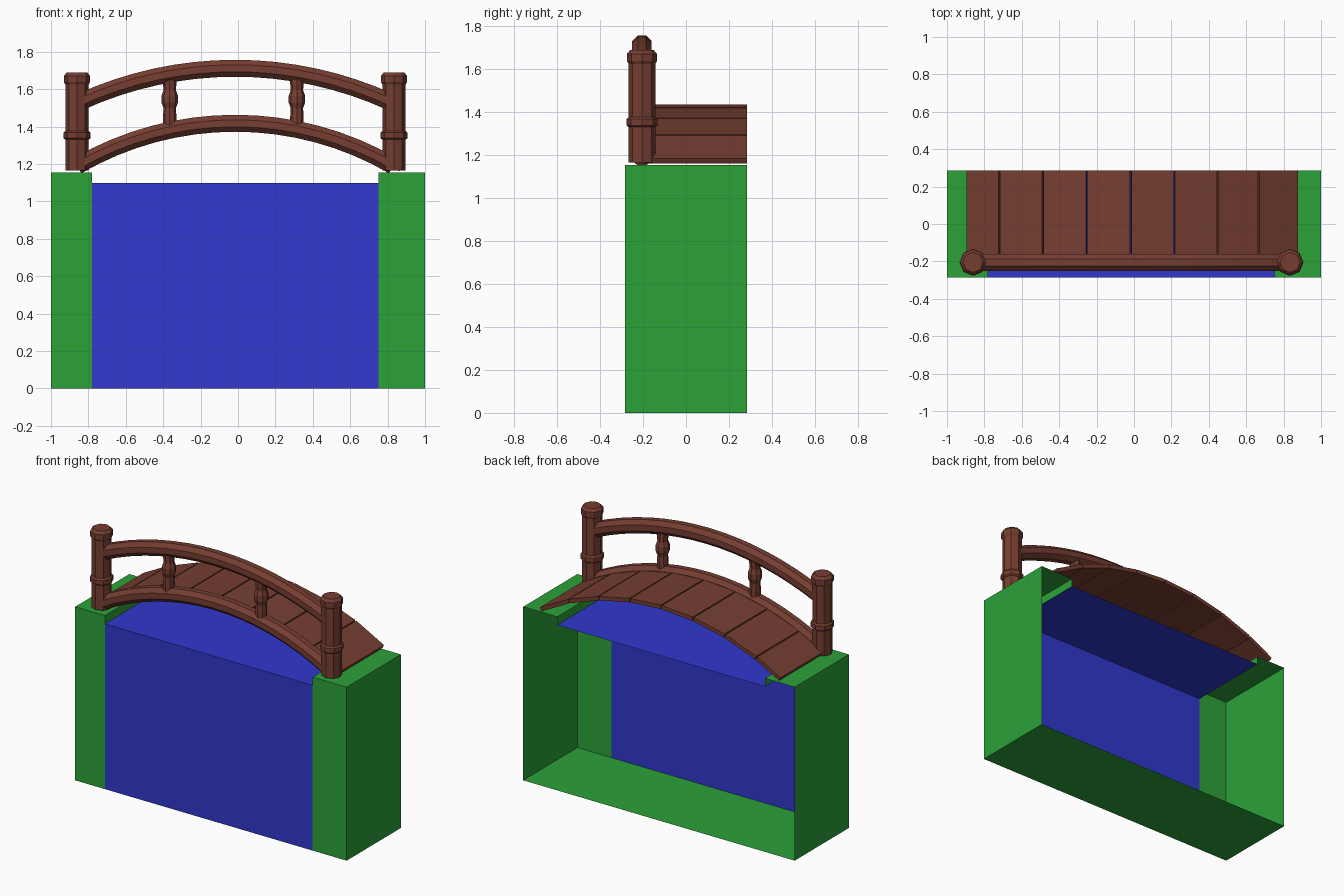
import bpy, bmesh, math
from mathutils import Vector

if "Cube" in bpy.data.objects:
    bpy.data.objects.remove(bpy.data.objects["Cube"])


def material(name, rgb):
    m = bpy.data.materials.new(name)
    m.diffuse_color = (*rgb, 1)
    m.use_nodes = True
    m.node_tree.nodes["Principled BSDF"].inputs["Base Color"].default_value = m.diffuse_color
    return m


GREEN = material("grass", (0.025, 0.36, 0.04))
BLUE = material("water", (0.03, 0.04, 0.62))
WOOD = material("wood", (0.18, 0.048, 0.031))


def add_object(name, bm, mat):
    bmesh.ops.recalc_face_normals(bm, faces=bm.faces)
    me = bpy.data.meshes.new(name)
    bm.to_mesh(me)
    bm.free()
    me.materials.append(mat)
    ob = bpy.data.objects.new(name, me)
    bpy.context.collection.objects.link(ob)
    return ob


def skin_rings(name, rings, mat):
    """Join equal-sized rings of points into a capped solid."""
    bm = bmesh.new()
    loops = [[bm.verts.new(p) for p in ring] for ring in rings]
    n = len(loops[0])
    for a, b in zip(loops, loops[1:]):
        for i in range(n):
            j = (i + 1) % n
            bm.faces.new((a[i], a[j], b[j], b[i]))
    bm.faces.new(loops[0])
    bm.faces.new(loops[-1])
    return add_object(name, bm, mat)


def extruded_strip(name, profile, mat, y0=-0.285, y1=0.285):
    """Open sheet: an xz profile stretched along y."""
    bm = bmesh.new()
    a = [bm.verts.new((x, y0, z)) for x, z in profile]
    b = [bm.verts.new((x, y1, z)) for x, z in profile]
    for i in range(len(a) - 1):
        bm.faces.new((a[i], a[i + 1], b[i + 1], b[i]))
    return bm if mat is None else add_object(name, bm, mat)


def front_panel(bm, x0, x1, z1):
    bm.faces.new([bm.verts.new((x, -0.285, z))
                  for x, z in ((x0, 0), (x1, 0), (x1, z1), (x0, z1))])


# ground shell, open at the back and above the water
BANK, WATER = 1.155, 1.10
L, R = -0.78, 0.75
bm = extruded_strip("ground", [(L, WATER), (L, BANK), (-1, BANK), (-1, 0),
                               (1, 0), (1, BANK), (R, BANK), (R, WATER)], None)
front_panel(bm, -1, L, BANK)
front_panel(bm, R, 1, BANK)
bmesh.ops.remove_doubles(bm, verts=bm.verts, dist=1e-5)
add_object("ground", bm, GREEN)

# water surface and front section
bm = extruded_strip("water", [(L, WATER), (R, WATER)], None)
front_panel(bm, L, R, WATER)
bmesh.ops.remove_doubles(bm, verts=bm.verts, dist=1e-5)
add_object("water", bm, BLUE)

CX, RAIL_Y = -0.015, -0.205


def arc(x, peak, radius):
    return peak - radius + math.sqrt(radius ** 2 - (x - CX) ** 2)


# turned octagonal parts
def turned(name, x, profile):
    rings = [[(x + r * math.cos(math.tau * k / 8), RAIL_Y + r * math.sin(math.tau * k / 8), z)
              for k in range(8)] for r, z in profile]
    return skin_rings(name, rings, WOOD)


POST = [(0.062, 1.165), (0.062, 1.33), (0.072, 1.338), (0.072, 1.368), (0.062, 1.378),
        (0.062, 1.625), (0.070, 1.638), (0.070, 1.672), (0.054, 1.69)]
turned("left_post", -0.861, POST)
turned("right_post", 0.834, POST)

BALUSTER = [(0.036, 1.38), (0.036, 1.45), (0.033, 1.50), (0.044, 1.528), (0.044, 1.565),
            (0.033, 1.595), (0.036, 1.63), (0.036, 1.69)]
turned("left_baluster", -0.365, BALUSTER)
turned("right_baluster", 0.315, BALUSTER)


# arched octagonal rails
def rail(name, peak, radius, half, r=0.049, steps=16):
    rings = []
    amax = math.asin(half / radius)
    for i in range(steps + 1):
        a = amax * (2 * i / steps - 1)
        out = Vector((math.sin(a), 0, math.cos(a)))
        c = Vector((CX, RAIL_Y, peak - radius)) + out * radius
        rings.append([c + out * r * math.cos(t) + Vector((0, r * math.sin(t), 0))
                      for t in (math.tau * (k + 0.5) / 8 for k in range(8))])
    skin_rings(name, rings, WOOD)


rail("top_rail", 1.712, 2.0, 0.83)
rail("bottom_rail", 1.418, 1.68, 0.845)

# deck boards following the arch
EDGES = [-0.90, -0.72, -0.487, -0.252, -0.017, 0.215, 0.447, 0.668, 0.88]
for i, (x0, x1) in enumerate(zip(EDGES, EDGES[1:])):
    a = Vector((x0, 0, arc(x0, 1.437, 1.70)))
    b = Vector((x1, 0, arc(x1, 1.437, 1.70)))
    d = (b - a).normalized()
    down = Vector((d.z, 0, -d.x)) * 0.026
    a, b = a + d * 0.004, b - d * 0.004
    rings = [[p + Vector((0, y, 0)) for p in (a, b, b + down, a + down)]
             for y in (-0.20, 0.285)]
    skin_rings(f"deck_board_{i + 1}", rings, WOOD)
